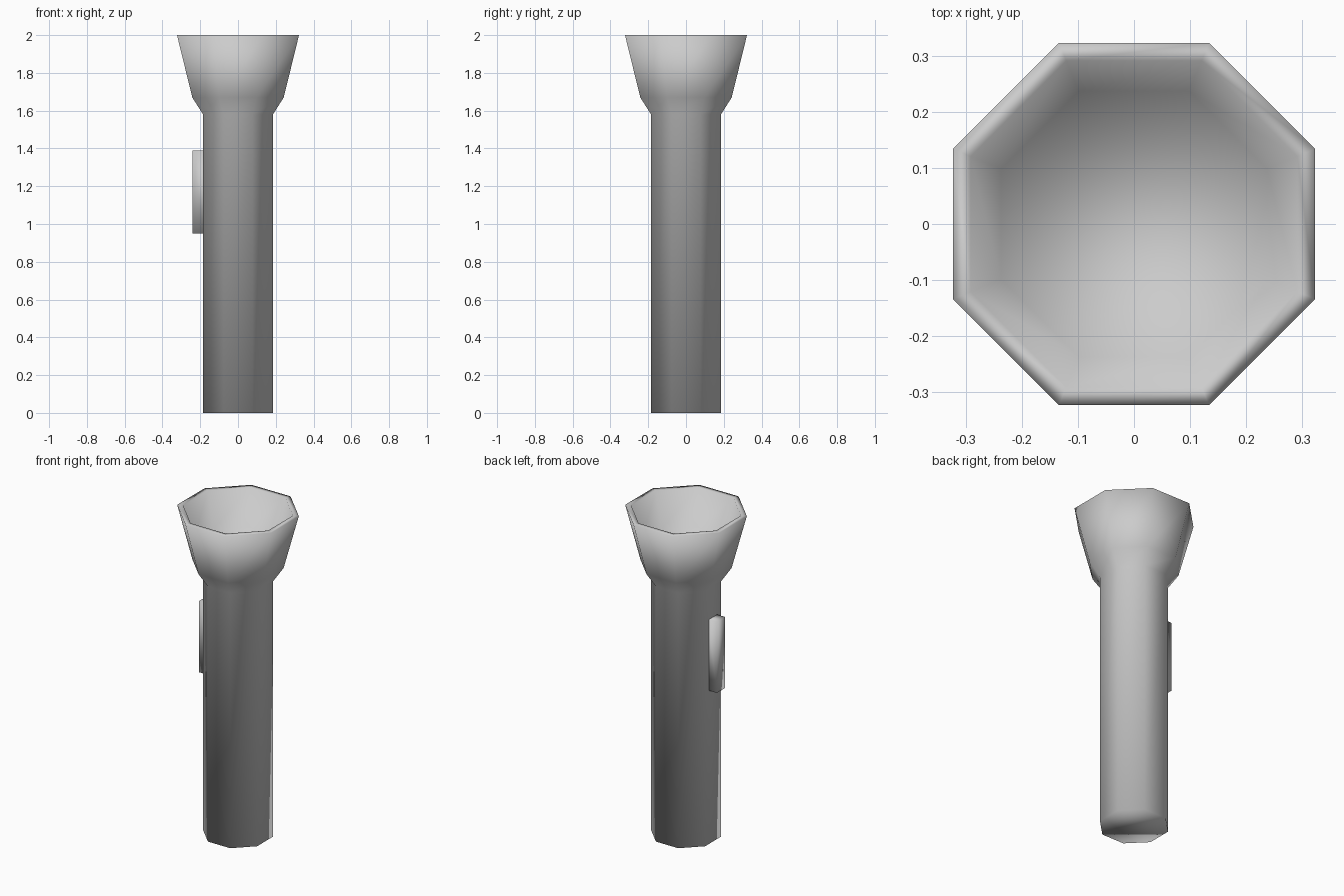
import bpy, bmesh, math

if "Cube" in bpy.data.objects:
    bpy.data.objects.remove(bpy.data.objects["Cube"])

SIDES = 8


def add_object(name, bm):
    bmesh.ops.recalc_face_normals(bm, faces=bm.faces)
    mesh = bpy.data.meshes.new(name)
    bm.to_mesh(mesh)
    bm.free()
    mesh.shade_smooth()
    obj = bpy.data.objects.new(name, mesh)
    bpy.context.collection.objects.link(obj)
    return obj


def lathe(name, profile):
    """Octagonal solid from (flat-to-centre distance, height) pairs, capped at both ends."""
    bm = bmesh.new()
    rings = []
    for apothem, z in profile:
        r = apothem / math.cos(math.pi / SIDES)
        angles = [(i + 0.5) * math.tau / SIDES for i in range(SIDES)]
        rings.append([bm.verts.new((r * math.cos(a), r * math.sin(a), z)) for a in angles])
    for low, high in zip(rings, rings[1:]):
        for i in range(SIDES):
            j = (i + 1) % SIDES
            bm.faces.new((low[i], low[j], high[j], high[i]))
    bm.faces.new(rings[0])
    bm.faces.new(rings[-1])
    return add_object(name, bm)


# Handle, flared head, rim and recessed lamp bowl in one shell
lathe("flashlight_body", [
    (0.185, 0.0), (0.185, 1.58), (0.242, 1.67), (0.323, 2.0),
    (0.291, 2.0), (0.237, 1.78),
])

# Slide switch on the left side of the handle
bm = bmesh.new()
bmesh.ops.create_cube(bm, size=1)
bmesh.ops.scale(bm, vec=(0.06, 0.08, 0.44), verts=bm.verts)
bmesh.ops.translate(bm, vec=(-0.21, 0, 1.17), verts=bm.verts)
# Drop the hidden face that sits inside the handle
inner = [f for f in bm.faces if f.calc_center_median().x > -0.19]
bmesh.ops.delete(bm, geom=inner, context='FACES')
add_object("switch", bm)
